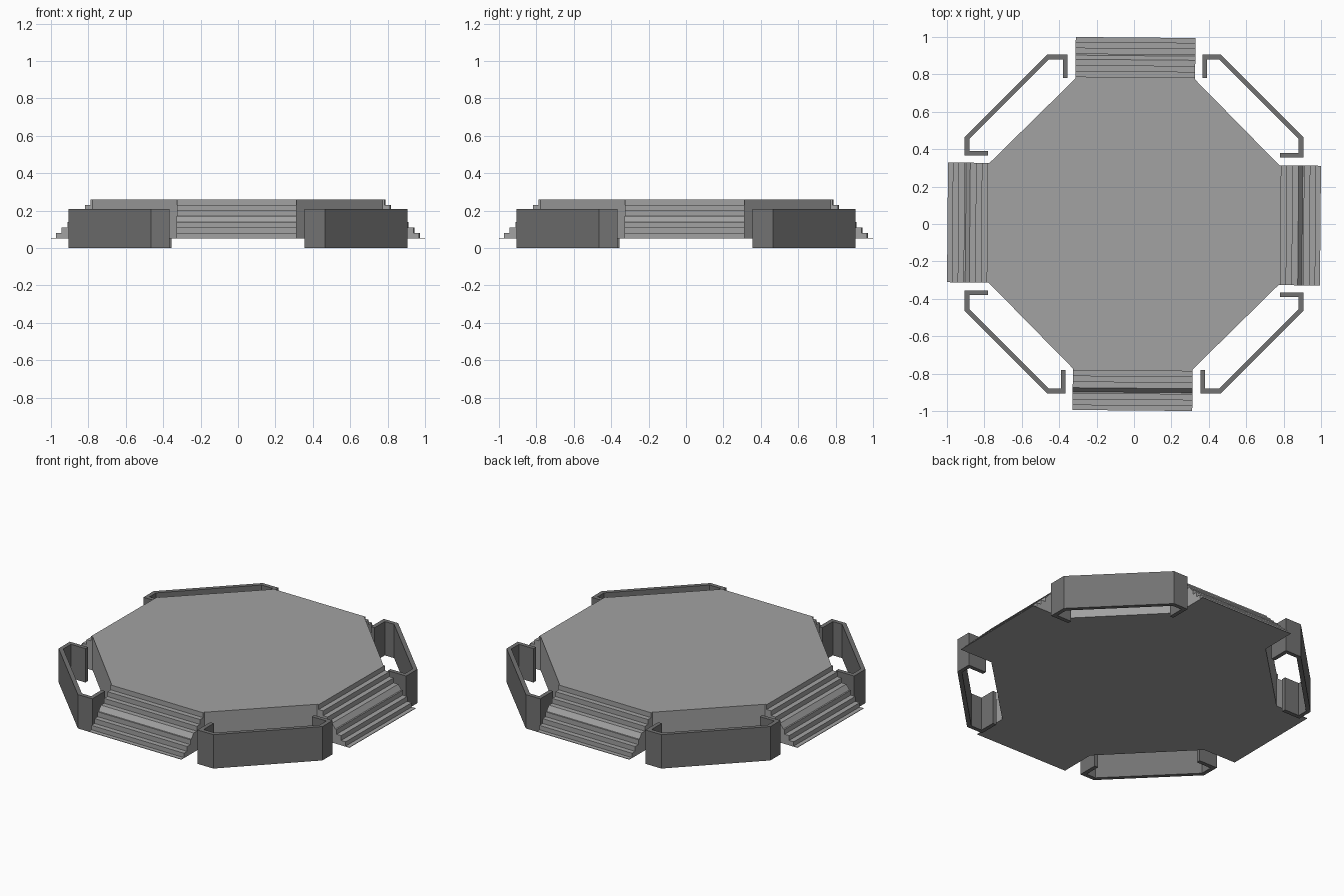
import bpy, bmesh
from math import radians
from mathutils import Matrix, Vector

cube = bpy.data.objects.get("Cube")
if cube:
    bpy.data.objects.remove(cube, do_unlink=True)

BASE, TOP, HALF, EDGE = 0.05, 0.26, 0.32, 0.775
TWIST = radians(-0.5)


def material(name, value):
    mat = bpy.data.materials.new(name)
    mat.use_nodes = True
    colour = (value, value, value, 1)
    mat.diffuse_color = colour
    mat.node_tree.nodes["Principled BSDF"].inputs["Base Color"].default_value = colour
    return mat


stone = material("light_grey", 0.36)
rail = material("dark_grey", 0.17)


def prism(name, outline, sweep, mat, angle):
    """Extrude a closed outline along a vector, then turn it about z."""
    bm = bmesh.new()
    face = bm.faces.new([bm.verts.new(p) for p in outline])
    new = bmesh.ops.extrude_face_region(bm, geom=[face])["geom"]
    verts = [v for v in new if isinstance(v, bmesh.types.BMVert)]
    bmesh.ops.translate(bm, verts=verts, vec=sweep)
    bmesh.ops.recalc_face_normals(bm, faces=bm.faces)
    bmesh.ops.rotate(bm, verts=bm.verts, cent=(0, 0, 0), matrix=Matrix.Rotation(angle, 3, "Z"))
    mesh = bpy.data.meshes.new(name)
    bm.to_mesh(mesh)
    bm.free()
    mesh.materials.append(mat)
    obj = bpy.data.objects.new(name, mesh)
    bpy.context.collection.objects.link(obj)


# Octagonal platform
corners = []
for i in range(4):
    turn = Matrix.Rotation(radians(90 * i), 3, "Z")
    corners += [turn @ Vector((EDGE, s * HALF, BASE)) for s in (-1, 1)]
prism("platform", corners, (0, 0, TOP - BASE), stone, TWIST)

# Stair profile: seven steps with one sloping riser, ending in a thin foot plate
steps, run, rise = 7, 0.031, 0.03
profile = [(EDGE, BASE), (EDGE, TOP)]
for i in range(steps):
    x, z = 0.785 + run * i, TOP - rise * i
    slope = 0.022 if i == 3 else 0
    profile += [(x, z), (x + slope, max(z - rise, BASE + 0.003))]
profile += [(0.997, BASE + 0.003), (0.997, BASE)]
stair_outline = [(x, -HALF, z) for x, z in profile]

# Corner rail plan: straight outer run with two returned ends
path = [Vector(p) for p in ((0.366, 0.78), (0.366, 0.905), (0.465, 0.905),
                            (0.905, 0.465), (0.905, 0.355), (0.78, 0.355))]


def inset(points, width):
    """Offset an open path to its right side with mitred corners."""
    normals = []
    for a, b in zip(points, points[1:]):
        d = (b - a).normalized()
        normals.append(Vector((d.y, -d.x)))
    result = []
    for i, p in enumerate(points):
        n, m = normals[max(i - 1, 0)], normals[min(i, len(normals) - 1)]
        result.append(p + (n + m) * width / (1 + n.dot(m)))
    return result


rail_plan = path + inset(path, 0.025)[::-1]
rail_outline = [(p.x, p.y, 0) for p in rail_plan]

# Repeat stairs and rails on all four sides
sides = ("left", "back", "right", "front")
rails = ("back_left", "back_right", "front_right", "front_left")
for i in range(4):
    angle = radians(90 * i)
    prism(sides[i] + "_stairs", stair_outline, (0, 2 * HALF, 0), stone, angle + TWIST)
    prism(rails[i] + "_rail", rail_outline, (0, 0, 0.21), rail, angle)
